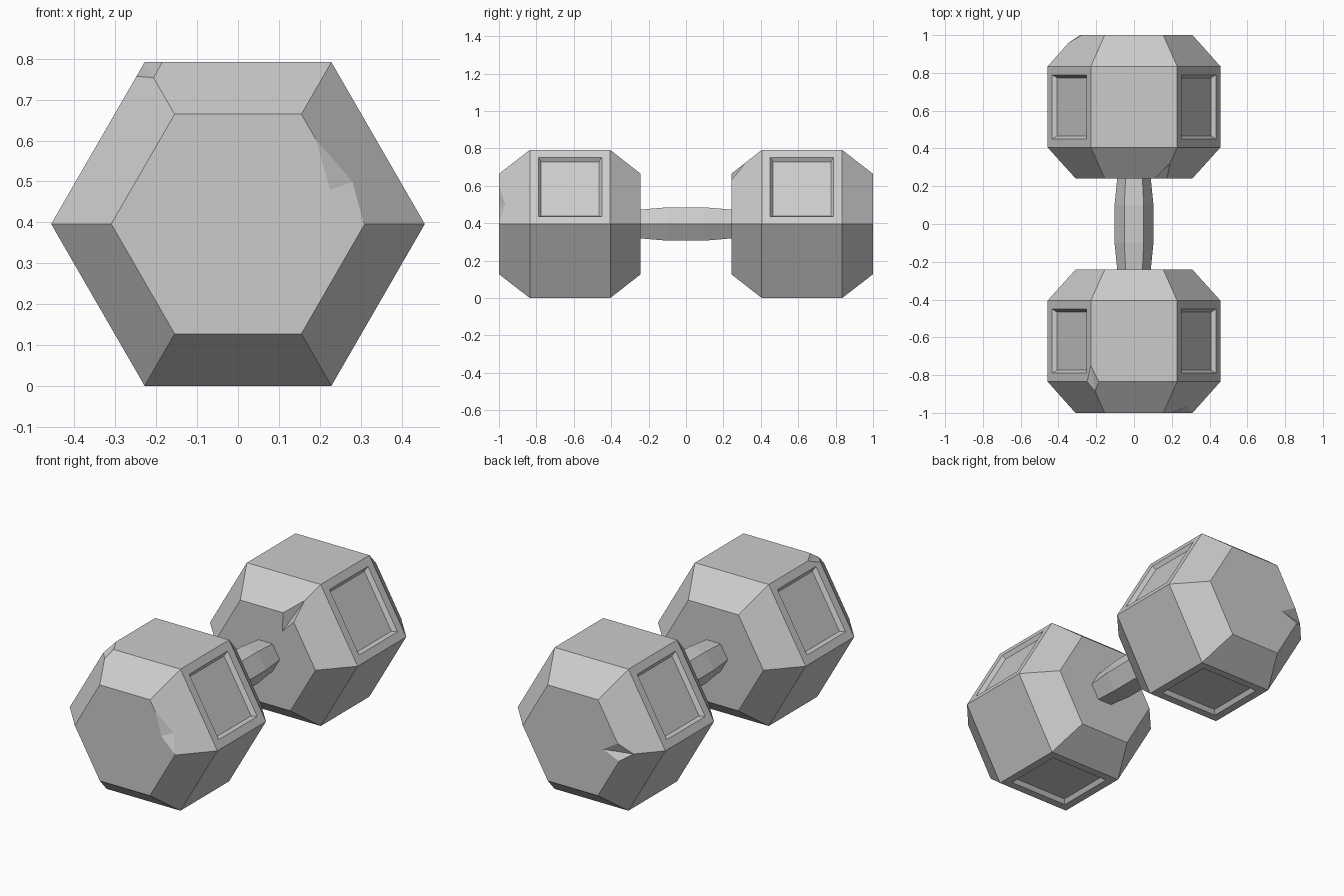
import bpy, bmesh, math
from mathutils import Vector

if "Cube" in bpy.data.objects:
    bpy.data.objects.remove(bpy.data.objects["Cube"])

CZ = 0.396  # height of the dumbbell axis


def new_object(name, bm):
    bmesh.ops.recalc_face_normals(bm, faces=bm.faces)
    mesh = bpy.data.meshes.new(name)
    bm.to_mesh(mesh)
    bm.free()
    obj = bpy.data.objects.new(name, mesh)
    bpy.context.collection.objects.link(obj)
    return obj


def hex_loft(stations):
    """Hexagonal rings along y, capped; stations are (y, corner radius)."""
    bm = bmesh.new()
    rings = []
    for y, r in stations:
        rings.append([bm.verts.new((r * math.cos(i * math.pi / 3), y,
                                    CZ + r * math.sin(i * math.pi / 3))) for i in range(6)])
    sides = []
    for a, b in zip(rings, rings[1:]):
        sides.append([bm.faces.new((a[i], a[(i + 1) % 6], b[(i + 1) % 6], b[i]))
                      for i in range(6)])
    bm.faces.new(rings[0])
    bm.faces.new(rings[-1][::-1])
    bmesh.ops.recalc_face_normals(bm, faces=bm.faces)
    return bm, sides


def make_head(name, s):
    bm, sides = hex_loft([(s * 1.0, 0.31), (s * 0.835, 0.457),
                          (s * 0.405, 0.457), (s * 0.242, 0.31)])
    # recessed panels on every other side of the middle band
    panels = [sides[1][i] for i in (0, 2, 4)]
    bmesh.ops.inset_individual(bm, faces=panels, thickness=0.064)
    bmesh.ops.inset_individual(bm, faces=panels, thickness=0.022, depth=-0.022)
    return new_object(name, bm)


def chip(head, corner, a, b, p, q, k=2.0):
    """Knock a V-shaped chip out of an edge; p-q is the bottom of the V."""
    mid = (Vector(p) + Vector(q)) / 2
    bm = bmesh.new()
    for c in (corner, a, b, p, q):
        bm.verts.new(mid + (Vector(c) - mid) * k)
    bmesh.ops.convex_hull(bm, input=bm.verts)
    cutter = new_object("chip_cutter", bm)
    cutter.hide_render = True
    mod = head.modifiers.new("chip", 'BOOLEAN')
    mod.operation = 'DIFFERENCE'
    mod.solver = 'EXACT'
    mod.object = cutter
    bpy.context.view_layer.update()
    baked = bpy.data.meshes.new_from_object(
        head.evaluated_get(bpy.context.evaluated_depsgraph_get()))
    head.modifiers.clear()
    head.data = baked
    bpy.data.objects.remove(cutter)


# Weights
front = make_head("front_weight", -1)
back = make_head("back_weight", 1)

# Chips in the front weight: end-face edge and top left corner
chip(front, (0.25, -1, 0.5), (0.19, -1, 0.604), (0.306, -1, 0.403),
     (0.225, -1, 0.48), (0.283, -0.965, 0.5))
chip(front, (-0.228, -0.835, 0.792), (-0.185, -0.835, 0.792), (-0.249, -0.835, 0.757),
     (-0.228, -0.75, 0.792), (-0.206, -0.885, 0.754))

# Chips in the back weight: outer end corner and inner top corner
chip(back, (-0.31, 1, 0.396), (-0.278, 1, 0.452), (-0.286, 1, 0.355),
     (-0.187, 1, 0.396), (-0.347, 0.959, 0.396), 3.0)
chip(back, (0.155, 0.242, 0.664), (0.11, 0.242, 0.664), (0.175, 0.242, 0.63),
     (0.105, 0.242, 0.558), (0.19, 0.32, 0.725), 3.0)

# Handle, slightly swollen in the middle
bm, _ = hex_loft([(-0.26, 0.087), (-0.1, 0.103), (0.1, 0.103), (0.26, 0.087)])
new_object("handle", bm)
